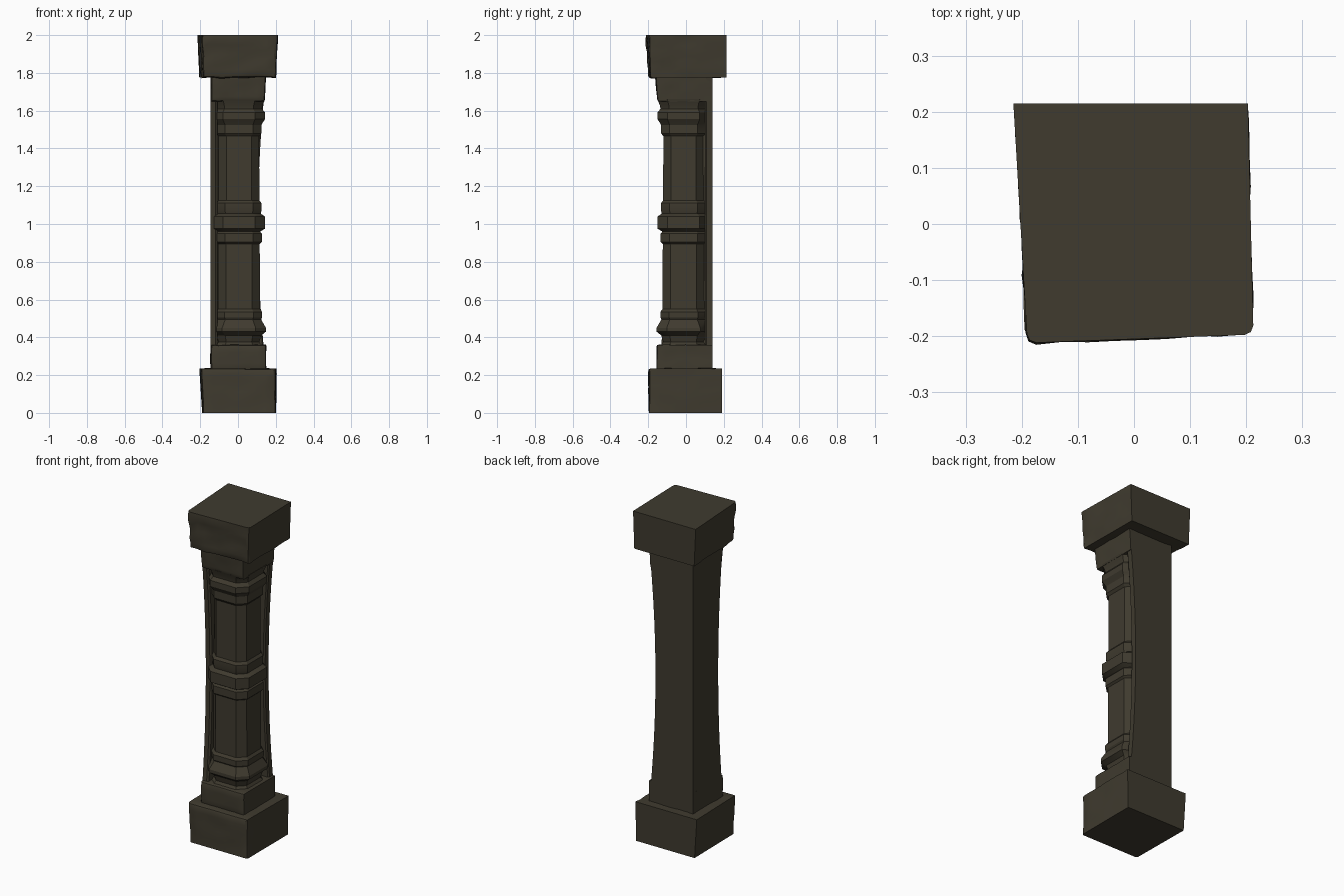
import bpy, bmesh
from mathutils import Vector, noise

if "Cube" in bpy.data.objects:
    bpy.data.objects.remove(bpy.data.objects["Cube"])

stone = bpy.data.materials.new("dark_brown_stone")
stone.diffuse_color = (0.05, 0.043, 0.028, 1)
stone.use_nodes = True
stone.node_tree.nodes["Principled BSDF"].inputs["Base Color"].default_value = stone.diffuse_color


def finish(name, bm):
    bmesh.ops.recalc_face_normals(bm, faces=bm.faces)
    mesh = bpy.data.meshes.new(name)
    bm.to_mesh(mesh)
    bm.free()
    mesh.materials.append(stone)
    ob = bpy.data.objects.new(name, mesh)
    bpy.context.collection.objects.link(ob)
    bpy.context.view_layer.objects.active = ob
    ob.select_set(True)
    bpy.ops.object.shade_smooth_by_angle(angle=0.5)
    ob.select_set(False)
    return ob


def loft(name, rings):
    """Skin a stack of equal-length point rings and cap both ends."""
    bm = bmesh.new()
    vs = [[bm.verts.new(p) for p in r] for r in rings]
    n = len(rings[0])
    for a, b in zip(vs, vs[1:]):
        for i in range(n):
            j = (i + 1) % n
            bm.faces.new((a[i], a[j], b[j], b[i]))
    bm.faces.new(vs[0][::-1])
    bm.faces.new(vs[-1])
    return finish(name, bm)


def worn_block(name, bottom, top, z0, z1, bevel, rough):
    """Skewed block: worn on the front and right, cleanly cut on the back."""
    bm = bmesh.new()
    a = [bm.verts.new((x, y, z0)) for x, y in bottom]
    b = [bm.verts.new((x, y, z1)) for x, y in top]
    for i in range(4):
        j = (i + 1) % 4
        bm.faces.new((a[i], a[j], b[j], b[i]))
    bm.faces.new(a[::-1])
    bm.faces.new(b)
    ymax = max(y for x, y in bottom + top) - 0.02
    worn = [e for e in bm.edges
            if all(v.co.y < ymax for v in e.verts)
            and not all(abs(v.co.z) < 0.001 or v.co.z > 1.99 for v in e.verts)]
    bmesh.ops.bevel(bm, geom=worn, offset=bevel, segments=2, profile=0.5,
                    affect='EDGES')
    bmesh.ops.triangulate(bm, faces=[f for f in bm.faces if len(f.verts) > 4])
    for _ in range(3):
        bmesh.ops.subdivide_edges(bm, edges=[e for e in bm.edges if e.calc_length() > 0.03],
                                  cuts=1, use_grid_fill=True)
    bm.normal_update()
    for v in bm.verts:
        if v.co.y < ymax and 0.01 < v.co.z < 1.99:
            v.co += v.normal * rough * noise.noise(v.co * 14 + Vector((3, 7, z0)))
    return finish(name, bm)


# Square base, lower plinth, upper neck block and cap
worn_block("base_block",
           [(-0.185, -0.197), (0.20, -0.197), (0.20, 0.19), (-0.19, 0.19)],
           [(-0.195, -0.20), (0.20, -0.195), (0.205, 0.19), (-0.205, 0.19)],
           0, 0.235, 0.012, 0.005)
plinth = [(-0.142, -0.155), (0.148, -0.155), (0.148, 0.14), (-0.145, 0.14)]
worn_block("plinth_block", plinth, plinth, 0.225, 0.36, 0.01, 0.004)
neck = [(-0.142, -0.163), (0.148, -0.163), (0.148, 0.14), (-0.145, 0.14)]
neck_low = [(-0.14, -0.15), (0.14, -0.15), (0.14, 0.14), (-0.145, 0.14)]
worn_block("neck_block", neck_low, neck, 1.65, 1.79, 0.01, 0.004)
worn_block("cap_block",
           [(-0.185, -0.20), (0.20, -0.19), (0.195, 0.215), (-0.205, 0.215)],
           [(-0.19, -0.212), (0.213, -0.197), (0.203, 0.215), (-0.215, 0.215)],
           1.775, 2.0, 0.016, 0.010)

# Eight-sided shaft with moulded rings: (height, half width)
profile = [(0.35, 0.125), (0.375, 0.108), (0.41, 0.118), (0.43, 0.143),
           (0.45, 0.143), (0.495, 0.117), (0.505, 0.123), (0.535, 0.123),
           (0.55, 0.111), (0.895, 0.110), (0.905, 0.121), (0.95, 0.121),
           (0.96, 0.112), (0.975, 0.137), (1.04, 0.137), (1.055, 0.115),
           (1.075, 0.120), (1.11, 0.120), (1.125, 0.108), (1.465, 0.107),
           (1.48, 0.119), (1.525, 0.119), (1.54, 0.128), (1.555, 0.138),
           (1.59, 0.138), (1.61, 0.122), (1.63, 0.126), (1.66, 0.138)]


def octagon(z, h):
    c = h * 0.62
    pts = [(-c, -h), (c, -h), (h, -c), (h, c), (c, h), (-c, h), (-h, c), (-h, -c)]
    # rings run into the flat wall on the left and at the back
    return [(max(x + 0.005, -0.13), min(y - 0.013, 0.105), z) for x, y in pts]


loft("ringed_shaft", [octagon(z, h) for z, h in profile])

# Flat walls on the left and back, waisted towards mid height
steps = [0.23 + 1.55 * i / 24 for i in range(25)]


def waist(z):
    return abs((z - 1.0) / 0.77) ** 2


loft("back_wall", [[(-0.145, 0.10, z), (0.098 + 0.045 * waist(z), 0.10, z),
                    (0.106 + 0.042 * waist(z), 0.108, z),
                    (0.106 + 0.042 * waist(z), 0.14, z), (-0.145, 0.14, z)]
                   for z in steps])
loft("left_wall", [[(-0.145, -0.10 - 0.045 * waist(z), z),
                    (-0.118, -0.10 - 0.045 * waist(z), z),
                    (-0.108, -0.092 - 0.045 * waist(z), z),
                    (-0.108, 0.12, z), (-0.145, 0.12, z)] for z in steps])

# Solid core joining the shaft to the walls
core = [(-0.12, -0.06), (0.075, -0.06), (0.075, 0.12), (-0.12, 0.12)]
loft("shaft_core", [[(x, y, z) for x, y in core] for z in (0.3, 1.7)])
